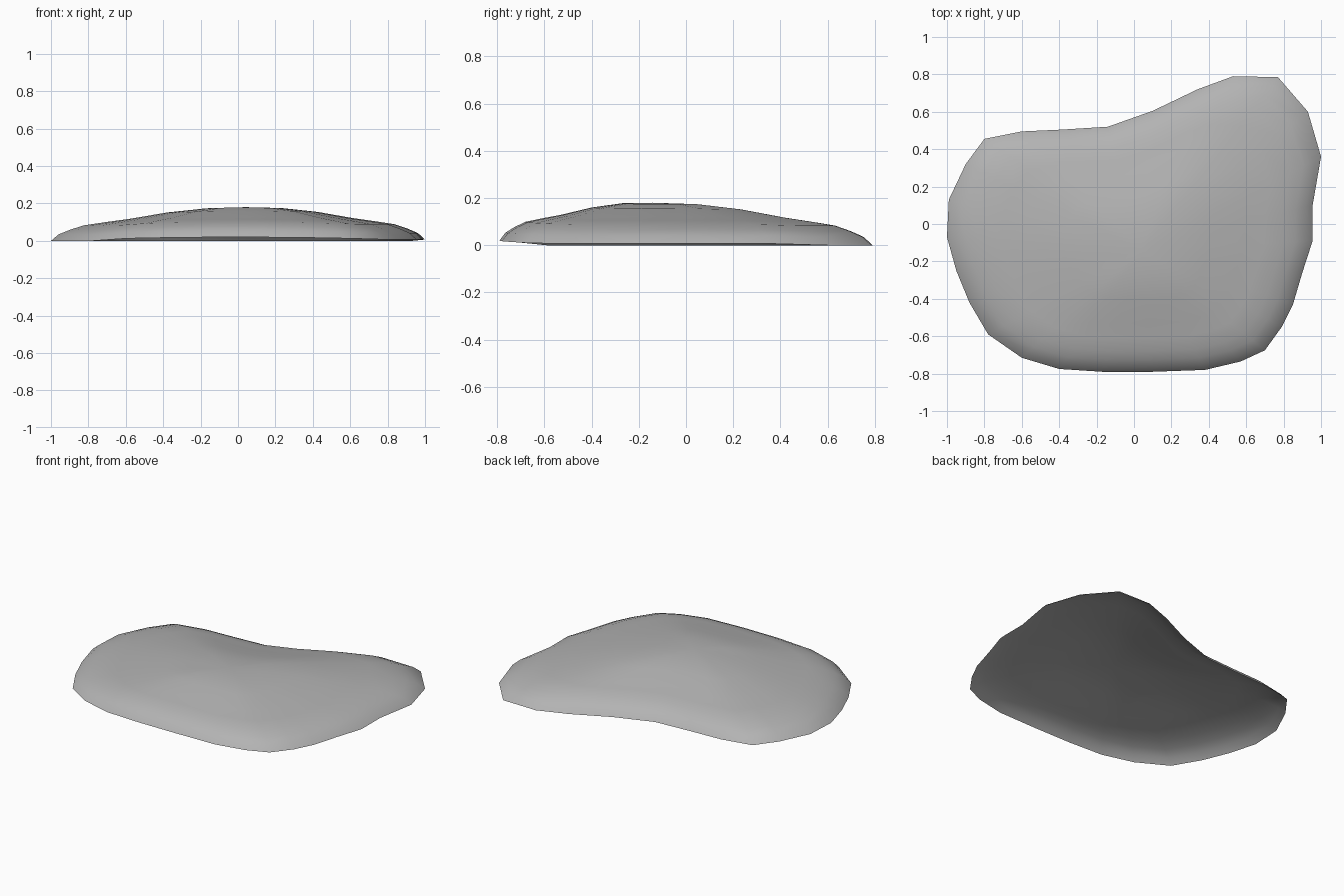
import bpy, bmesh
from mathutils import Vector

if "Cube" in bpy.data.objects:
    bpy.data.objects.remove(bpy.data.objects["Cube"], do_unlink=True)

# Stone colour
stone = bpy.data.materials.new("stone grey")
stone.use_nodes = True
grey = (0.45, 0.45, 0.45, 1)
stone.diffuse_color = grey
stone.node_tree.nodes["Principled BSDF"].inputs["Base Color"].default_value = grey

# Irregular rim, counter-clockwise from the left side
RIM = [(1, .36), (.93, .6), (.77, .785), (.53, .79), (.34, .72), (.1, .605),
       (-.14, .52), (-.38, .505), (-.6, .495), (-.8, .455), (-.9, .32),
       (-.99, .13), (-1, -.07), (-.95, -.25), (-.88, -.42), (-.78, -.59),
       (-.6, -.715), (-.4, -.775), (-.17, -.79), (.1, -.79), (.38, -.78),
       (.57, -.735), (.7, -.675), (.79, -.55), (.85, -.43), (.9, -.26),
       (.955, -.09), (.955, .1)]

# Dome profile: fraction of the rim radius, height
DOME = [(1, 0), (.96, .035), (.9, .06), (.83, .083), (.72, .1), (.6, .117),
        (.4, .152), (.2, .174)]
PEAK = Vector((.04, -.14, .18))


def rim_lift(x, y):
    """The rim rises a little along the front and the left side."""
    front = .02 * max(0, 1 - x * x) if y < -.6 else 0
    side = .007 if x > .75 and y < .5 else 0
    return max(front, side)


# Open domed shell: concentric rings closed by a fan at the peak
bm = bmesh.new()
rings = []
for scale, height in DOME:
    ring = []
    for x, y in RIM:
        px = PEAK.x + (x - PEAK.x) * scale
        py = PEAK.y + (y - PEAK.y) * scale
        ring.append(bm.verts.new((px, py, height + rim_lift(x, y) * scale)))
    rings.append(ring)
top = bm.verts.new(PEAK)
count = len(RIM)
for i in range(count):
    j = (i + 1) % count
    for outer, inner in zip(rings, rings[1:]):
        bm.faces.new((outer[i], outer[j], inner[j], inner[i]))
    bm.faces.new((rings[-1][i], rings[-1][j], top))
for face in bm.faces:
    face.smooth = True

mesh = bpy.data.meshes.new("stone_slab")
bm.to_mesh(mesh)
bm.free()
mesh.materials.append(stone)
slab = bpy.data.objects.new("stone_slab", mesh)
bpy.context.collection.objects.link(slab)
